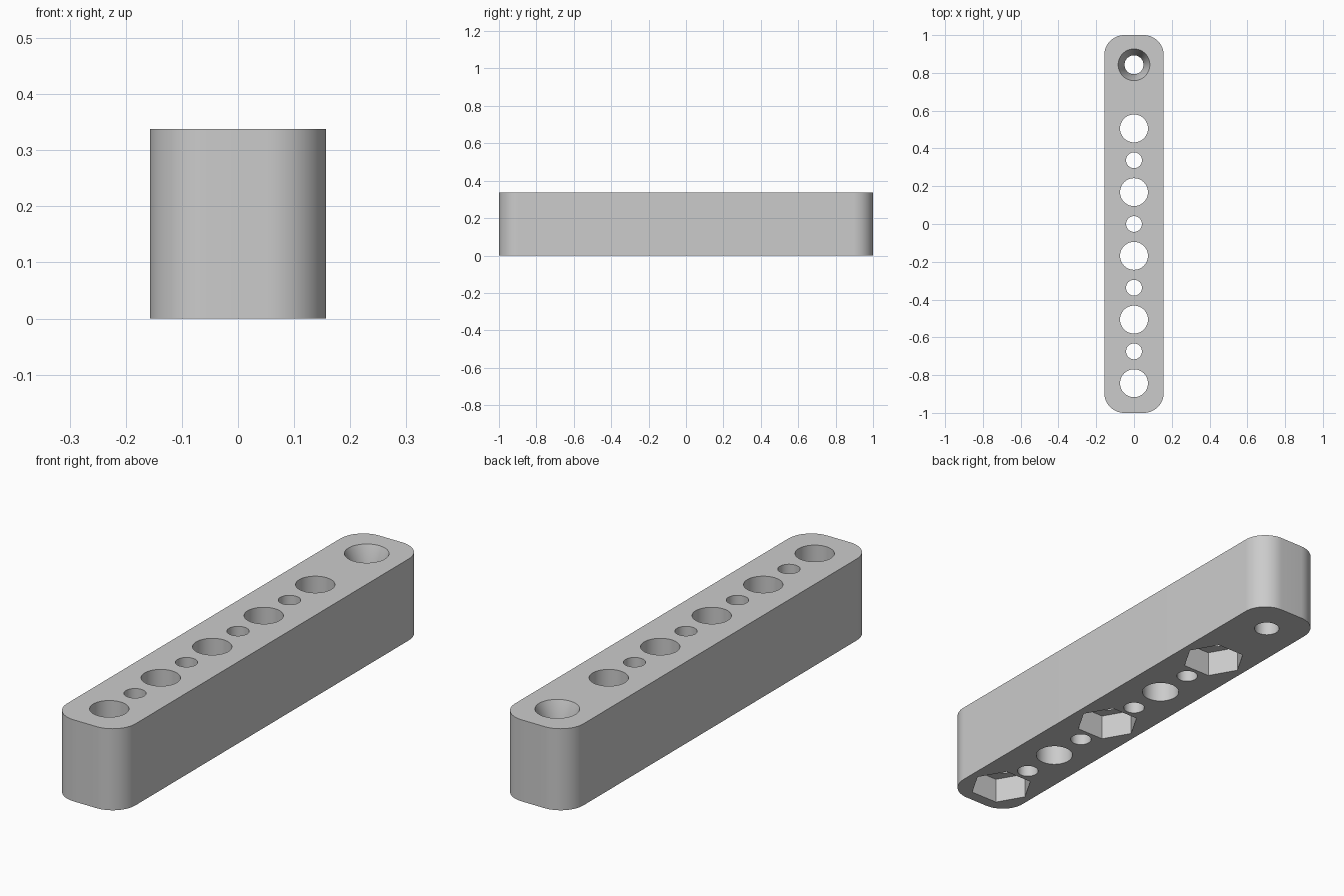
import bpy
import bmesh
from math import cos, sin, pi, radians

HALF_W, HALF_L, HEIGHT, CORNER = 0.157, 1.0, 0.338, 0.105
PITCH = 0.3372

old = bpy.data.objects.get("Cube")
if old:
    bpy.data.objects.remove(old, do_unlink=True)

# Single grey material
grey = bpy.data.materials.new("plain grey")
grey.use_nodes = True
colour = (0.6, 0.6, 0.6, 1)
grey.diffuse_color = colour
grey.node_tree.nodes["Principled BSDF"].inputs["Base Color"].default_value = colour


def stack(name, loops):
    """Closed solid skinned through a stack of matching point loops."""
    bm = bmesh.new()
    rings = [[bm.verts.new(p) for p in loop] for loop in loops]
    n = len(rings[0])
    for low, high in zip(rings, rings[1:]):
        for i in range(n):
            j = (i + 1) % n
            bm.faces.new((low[i], low[j], high[j], high[i]))
    bm.faces.new(rings[0][::-1])
    bm.faces.new(rings[-1])
    mesh = bpy.data.meshes.new(name)
    bm.to_mesh(mesh)
    bm.free()
    mesh.materials.append(grey)
    obj = bpy.data.objects.new(name, mesh)
    bpy.context.collection.objects.link(obj)
    return obj


def round_cutter(name, y, profile, sides=48):
    """Turned cutter from (radius, height) pairs."""
    obj = stack(name, [[(r * cos(2 * pi * i / sides), y + r * sin(2 * pi * i / sides), z)
                        for i in range(sides)] for r, z in profile])
    obj.hide_render = True
    return obj


# Bar with rounded vertical corners
outline = []
for k, (sx, sy) in enumerate([(1, 1), (-1, 1), (-1, -1), (1, -1)]):
    for i in range(17):
        a = pi / 2 * (k + i / 16)
        outline.append((sx * (HALF_W - CORNER) + CORNER * cos(a),
                        sy * (HALF_L - CORNER) + CORNER * sin(a)))
bar = stack("drilled_bar", [[(x, y, z) for x, y in outline] for z in (0, HEIGHT)])

cutters = []
# Large through holes, every other one with a hexagonal nut pocket below
for i in range(5):
    y = (i - 2.5) * PITCH
    cutters.append(round_cutter("large_hole", y, [(0.074, -0.1), (0.074, 0.5)]))
    if i % 2 == 0:
        cutters.append(round_cutter("nut_pocket", y, [(0.126, -0.1), (0.126, 0.107)], 6))
# Small through holes between them
for i in range(4):
    cutters.append(round_cutter("small_hole", (i - 2) * PITCH, [(0.042, -0.1), (0.042, 0.5)]))
# Countersunk hole at the back end
cutters.append(round_cutter("countersunk_hole", 2.5 * PITCH,
                            [(0.05, -0.1), (0.05, 0.248), (0.084, HEIGHT), (0.101, 0.383)]))

# Cut everything, then drop the cutters
for cutter in cutters:
    mod = bar.modifiers.new(cutter.name, "BOOLEAN")
    mod.operation = "DIFFERENCE"
    mod.solver = "EXACT"
    mod.object = cutter
depsgraph = bpy.context.evaluated_depsgraph_get()
cut_mesh = bpy.data.meshes.new_from_object(bar.evaluated_get(depsgraph))
bar.modifiers.clear()
bar.data = cut_mesh
cut_mesh.materials.clear()
cut_mesh.materials.append(grey)
for poly in cut_mesh.polygons:
    poly.material_index = 0
for cutter in cutters:
    bpy.data.objects.remove(cutter, do_unlink=True)

# Smooth curved walls, crisp rims
bpy.ops.object.select_all(action="DESELECT")
bar.select_set(True)
bpy.context.view_layer.objects.active = bar
bpy.ops.object.shade_smooth_by_angle(angle=radians(30))
